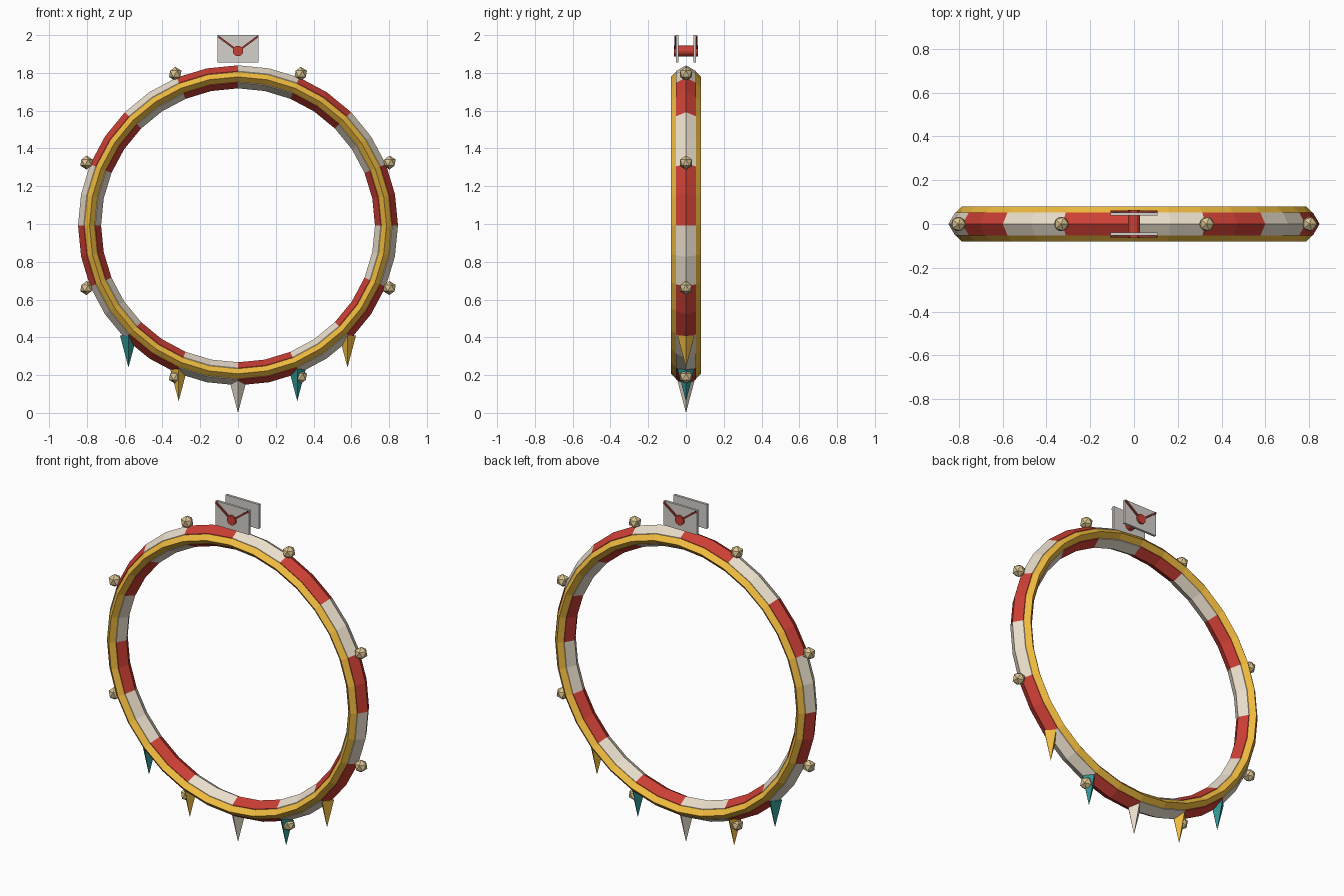
import bpy
from math import sin, cos, pi, radians, atan2, hypot, floor

if "Cube" in bpy.data.objects:
    bpy.data.objects.remove(bpy.data.objects["Cube"])

CZ = 0.993   # height of the ring centre
R = 0.786    # ring centreline radius


def mat(name, rgb):
    m = bpy.data.materials.new(name)
    m.diffuse_color = (*rgb, 1)
    m.use_nodes = True
    m.node_tree.nodes["Principled BSDF"].inputs["Base Color"].default_value = m.diffuse_color
    return m


RED = mat("red", (0.60, 0.05, 0.035))
CREAM = mat("cream", (0.82, 0.73, 0.60))
GOLD = mat("gold", (0.87, 0.50, 0.05))
BRASS = mat("brass", (0.70, 0.55, 0.28))
TEAL = mat("teal", (0.03, 0.30, 0.29))
PAPER = mat("paper", (0.66, 0.63, 0.60))
DARK = mat("dark_red", (0.32, 0.04, 0.03))


def finish(name, *mats):
    ob = bpy.context.object
    ob.name = name
    for m in mats:
        ob.data.materials.append(m)
    return ob


def box(name, loc, size, m, rot=(0, 0, 0)):
    bpy.ops.mesh.primitive_cube_add(size=1, location=loc, rotation=rot)
    ob = finish(name, m)
    ob.scale = size
    return ob


def ring(name, y, minor, sides, *mats):
    bpy.ops.mesh.primitive_torus_add(location=(0, y, CZ), rotation=(pi / 2, 0, 0),
                                     major_radius=R, minor_radius=minor,
                                     major_segments=32, minor_segments=sides)
    return finish(name, *mats)


# Striped hoop: sixteen alternating red and cream bands
hoop = ring("striped_hoop", 0, 0.061, 6, RED, CREAM)
for p in hoop.data.polygons:
    p.material_index = floor(atan2(p.center.y, p.center.x) / (pi / 8)) % 2

# Gold trim on both faces of the hoop
for side, y in (("front", -0.053), ("back", 0.053)):
    ring(f"gold_trim_{side}", y, 0.027, 4, GOLD)

# Faceted studs around the rim
for k in range(8):
    a = radians(22.5 + 45 * k)
    bpy.ops.mesh.primitive_ico_sphere_add(subdivisions=1, radius=0.037,
                                          location=(0.868 * cos(a), 0, CZ + 0.868 * sin(a)))
    finish(f"rim_stud_{k}", BRASS)

# Hanging pennant spikes along the bottom
for k, m in enumerate((TEAL, GOLD, CREAM, TEAL, GOLD)):
    a = radians(-135 + 22.5 * k)
    bpy.ops.mesh.primitive_cone_add(vertices=4, radius1=0.045, radius2=0, depth=0.17,
                                    location=(0.82 * cos(a), 0, CZ + 0.82 * sin(a) - 0.088),
                                    rotation=(pi, 0, 0))
    finish(f"pennant_spike_{k}", m)

# Envelope plates at the top, front and back, with flap folds
for side, s in (("front", -1), ("back", 1)):
    box(f"envelope_{side}", (0, s * 0.046, 1.928), (0.216, 0.014, 0.144), PAPER)
    for d in (-1, 1):
        dx, dz = 0.105, 0.078
        box(f"flap_fold_{side}", (d * dx / 2, s * 0.057, 1.915 + dz / 2),
            (hypot(dx, dz), 0.008, 0.010), DARK, (0, -d * atan2(dz, dx), 0))

# Wax seal running through both envelopes
bpy.ops.mesh.primitive_cylinder_add(vertices=12, radius=0.028, depth=0.128,
                                    location=(0, 0, 1.916), rotation=(pi / 2, 0, 0))
finish("wax_seal", RED)
